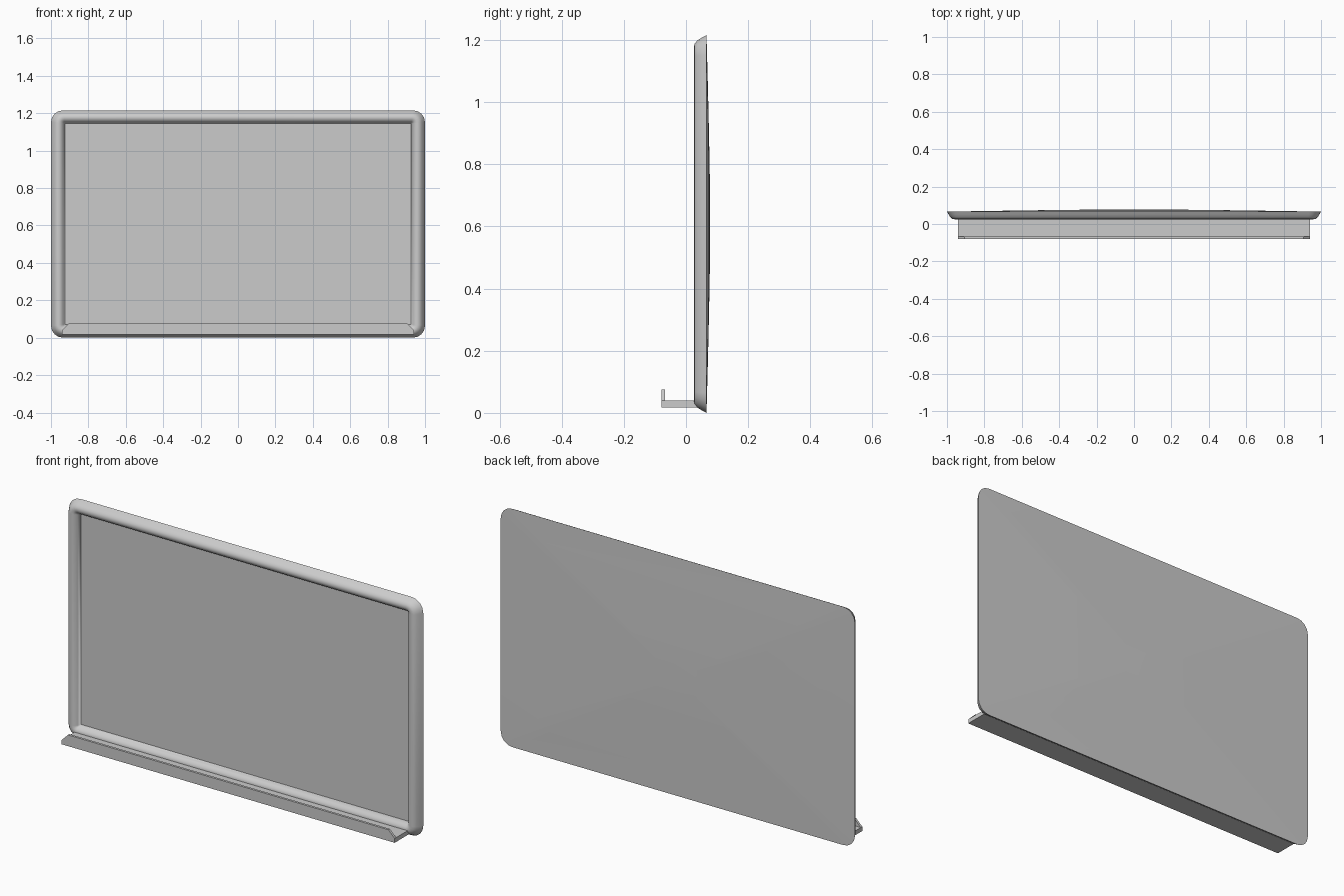
import bpy, bmesh, math

if "Cube" in bpy.data.objects:
    bpy.data.objects.remove(bpy.data.objects["Cube"])

CZ = 0.608           # board centre height
HX, HZ = 1.0, 0.608  # board half sizes


def rounded_rect(bm, hx, hz, r, y, seg=4):
    """Ring of vertices around a rounded rectangle in the XZ plane."""
    ring = []
    for i, (sx, sz) in enumerate(((1, 1), (-1, 1), (-1, -1), (1, -1))):
        for k in range(seg + 1):
            a = math.pi / 2 * (i + k / seg)
            ring.append(bm.verts.new((sx * (hx - r) + r * math.cos(a), y,
                                      CZ + sz * (hz - r) + r * math.sin(a))))
    return ring


def bridge(bm, a, b):
    n = len(a)
    for i in range(n):
        j = (i + 1) % n
        bm.faces.new((a[i], a[j], b[j], b[i]))


def finish(bm, name, angle=40):
    bmesh.ops.remove_doubles(bm, verts=bm.verts, dist=1e-5)
    bmesh.ops.recalc_face_normals(bm, faces=bm.faces)
    me = bpy.data.meshes.new(name)
    bm.to_mesh(me)
    bm.free()
    ob = bpy.data.objects.new(name, me)
    bpy.context.collection.objects.link(ob)
    bpy.ops.object.select_all(action='DESELECT')
    ob.select_set(True)
    bpy.context.view_layer.objects.active = ob
    bpy.ops.object.shade_smooth_by_angle(angle=math.radians(angle))
    return ob


# board: domed back, rounded frame, recessed writing surface, in one closed skin
bm = bmesh.new()
rings = []
for s in (0.12, 0.35, 0.6, 0.8):
    rings.append(rounded_rect(bm, HX * s, HZ * s, 0.07 * s,
                              0.066 + 0.0125 * (1 - s ** 1.4)))
frame_profile = [(0.0, 0.066), (0.008, 0.052), (0.017, 0.038), (0.028, 0.028),
                 (0.042, 0.025), (0.055, 0.029), (0.066, 0.04), (0.075, 0.057)]
for off, y in frame_profile:
    r = 0.065 * (1 - off / 0.075)
    rings.append(rounded_rect(bm, HX - off, HZ - off * 0.95, r, y))
for a, b in zip(rings, rings[1:]):
    bridge(bm, a, b)
bm.faces.new(rings[0])
bm.faces.new(rings[-1])
finish(bm, "whiteboard", 50)

# pen tray: floor with front lip, ends tapering toward the top of the lip
bm = bmesh.new()
tray_profile = [(0.045, 0.018), (-0.079, 0.018), (-0.079, 0.04), (-0.079, 0.075),
                (-0.067, 0.075), (-0.067, 0.04), (0.045, 0.04)]
ends = []
for side in (-1, 1):
    ends.append([bm.verts.new((side * (0.94 if z < 0.05 else 0.905), y, z))
                 for y, z in tray_profile])
bridge(bm, *ends)
for e in ends:
    bm.faces.new((e[0], e[1], e[2], e[5], e[6]))
    bm.faces.new((e[2], e[3], e[4], e[5]))
finish(bm, "pen_tray", 30)
